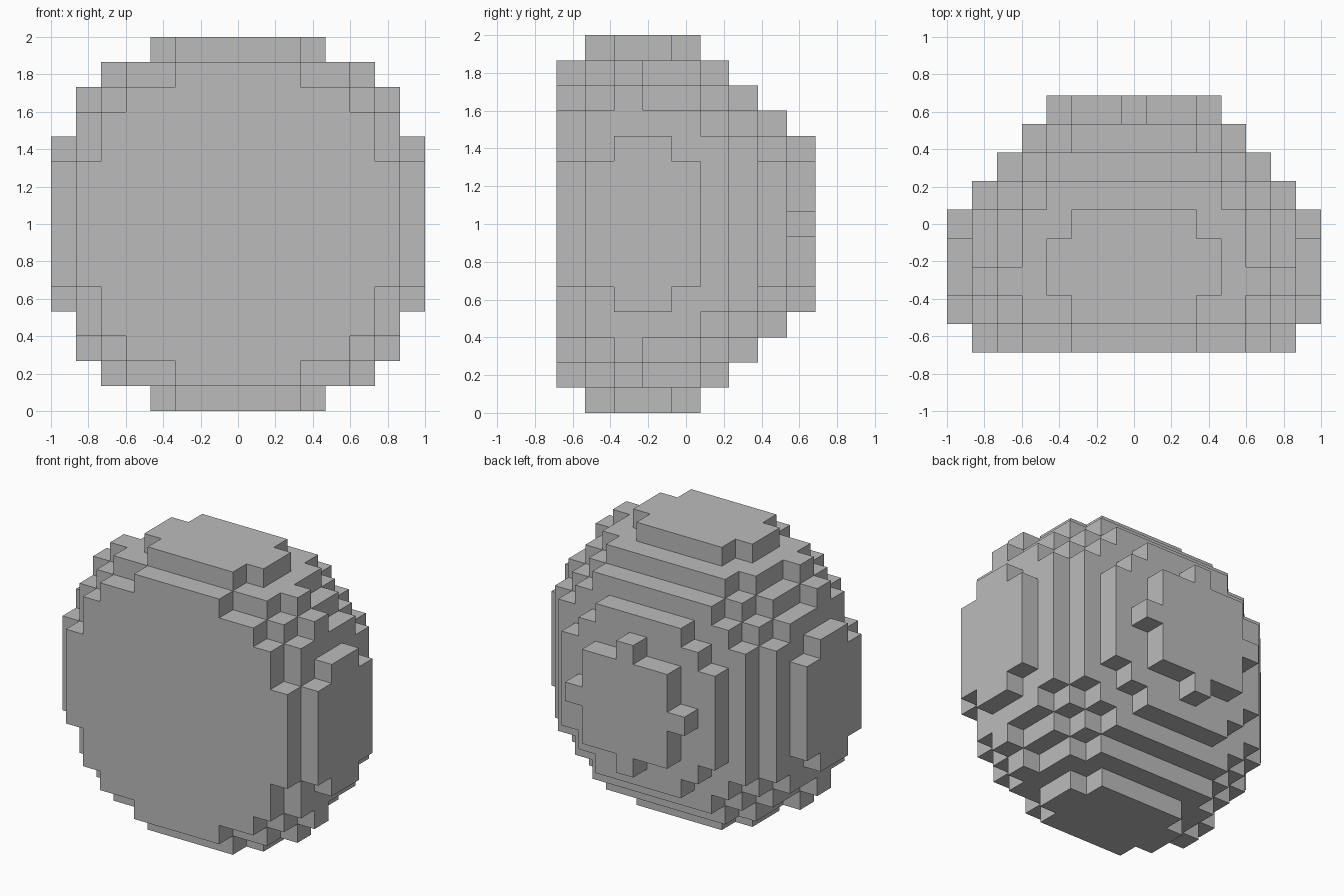
import bpy
import bmesh
from mathutils import Vector

cube = bpy.data.objects.get("Cube")
if cube:
    bpy.data.objects.remove(cube, do_unlink=True)

# Squared radius of each stepped disc, in cells, from front to back
DISCS = [41, 53, 61, 58, 53, 45, 34, 20, 9]
REACH = 7
CELL = Vector((2 / 15, 1.372 / 9, 2 / 15))
START = Vector((0, -0.686, 1))

# Cells filled by the stack of discs
span = range(-REACH, REACH + 1)
filled = {(i, j, k) for j, limit in enumerate(DISCS)
          for i in span for k in span if i * i + k * k <= limit}


def corner(cell, offset):
    """Position of a cell corner; cells are centred in x and z."""
    grid = Vector(cell) + Vector(offset) - Vector((0.5, 0, 0.5))
    return START + grid * CELL


# Outer skin: one quad wherever a filled cell meets an empty one
bm = bmesh.new()
for cell in sorted(filled):
    for axis in range(3):
        u, v = (axis + 1) % 3, (axis + 2) % 3
        for side in (0, 1):
            neighbour = list(cell)
            neighbour[axis] += 2 * side - 1
            if tuple(neighbour) in filled:
                continue
            ring = []
            for a, b in ((0, 0), (1, 0), (1, 1), (0, 1)):
                offset = [0, 0, 0]
                offset[axis], offset[u], offset[v] = side, a, b
                ring.append(bm.verts.new(corner(cell, offset)))
            bm.faces.new(ring if side else ring[::-1])
bmesh.ops.remove_doubles(bm, verts=bm.verts, dist=0.001)

mesh = bpy.data.meshes.new("stepped_boulder")
bm.to_mesh(mesh)
bm.free()
boulder = bpy.data.objects.new("stepped_boulder", mesh)
bpy.context.collection.objects.link(boulder)

# Plain grey
grey = bpy.data.materials.new("plain_grey")
grey.use_nodes = True
colour = (0.5, 0.5, 0.5, 1)
grey.diffuse_color = colour
grey.node_tree.nodes["Principled BSDF"].inputs["Base Color"].default_value = colour
mesh.materials.append(grey)
